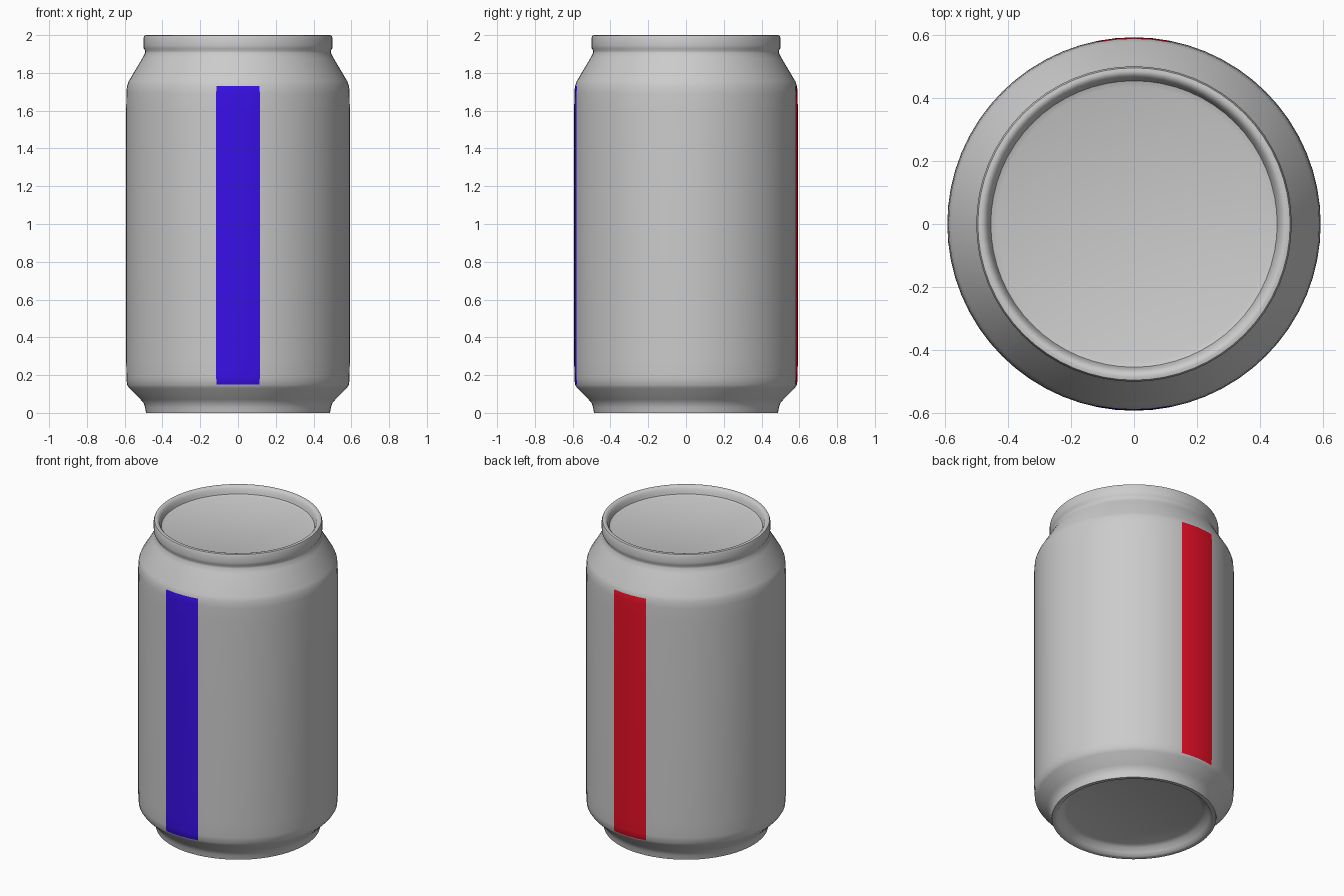
import bpy, bmesh, math

if "Cube" in bpy.data.objects:
    bpy.data.objects.remove(bpy.data.objects["Cube"])

SEGMENTS = 64
STRIPE_LOW, STRIPE_HIGH = 0.15, 1.73

# Can profile as (radius, height), from the recessed base to the recessed lid
PROFILE = [
    (0.40, 0.055), (0.425, 0.045), (0.445, 0.02), (0.46, 0.003), (0.47, 0.0),
    (0.487, 0.0), (0.492, 0.03), (0.50, 0.052), (0.515, 0.07),
    (0.575, 0.13), (0.588, STRIPE_LOW), (0.591, 0.19), (0.592, 0.28),
    (0.592, 1.60), (0.591, 1.69), (0.588, STRIPE_HIGH), (0.578, 1.757),
    (0.505, 1.88), (0.492, 1.905), (0.491, 1.917), (0.499, 1.93),
    (0.50, 1.945), (0.50, 1.985), (0.495, 1.998), (0.485, 2.0),
    (0.475, 1.998), (0.464, 1.985), (0.458, 1.965), (0.454, 1.952), (0.435, 1.945),
]


def material(name, colour):
    mat = bpy.data.materials.new(name)
    mat.diffuse_color = (*colour, 1)
    mat.use_nodes = True
    mat.node_tree.nodes["Principled BSDF"].inputs["Base Color"].default_value = mat.diffuse_color
    return mat


def lathe(bm, profile):
    """Spin a profile around z and cap both ends."""
    rings = []
    for r, z in profile:
        rings.append([bm.verts.new((r * math.cos(a), r * math.sin(a), z))
                      for a in (2 * math.pi * i / SEGMENTS for i in range(SEGMENTS))])
    for low, high in zip(rings, rings[1:]):
        for i in range(SEGMENTS):
            j = (i + 1) % SEGMENTS
            bm.faces.new((low[i], low[j], high[j], high[i]))
    bm.faces.new(rings[0][::-1])
    bm.faces.new(rings[-1])


bm = bmesh.new()
lathe(bm, PROFILE)

# Coloured stripes: a sixteenth of the wall at the front and at the back
half_angle = math.pi / 16
for face in bm.faces:
    c = face.calc_center_median()
    on_wall = STRIPE_LOW < c.z < STRIPE_HIGH and c.xy.length > 0.55
    if on_wall and abs(math.atan2(c.x, abs(c.y))) < half_angle:
        face.material_index = 1 if c.y < 0 else 2

mesh = bpy.data.meshes.new("drink_can")
bm.to_mesh(mesh)
bm.free()
can = bpy.data.objects.new("drink_can", mesh)
bpy.context.collection.objects.link(can)

for mat in (material("bare_metal", (0.8, 0.8, 0.8)),
            material("blue_stripe", (0.04, 0.005, 0.8)),
            material("red_stripe", (0.8, 0.005, 0.02))):
    mesh.materials.append(mat)

# Smooth shading with the hard edges kept
bpy.context.view_layer.objects.active = can
can.select_set(True)
bpy.ops.object.shade_smooth_by_angle(angle=math.radians(50))
